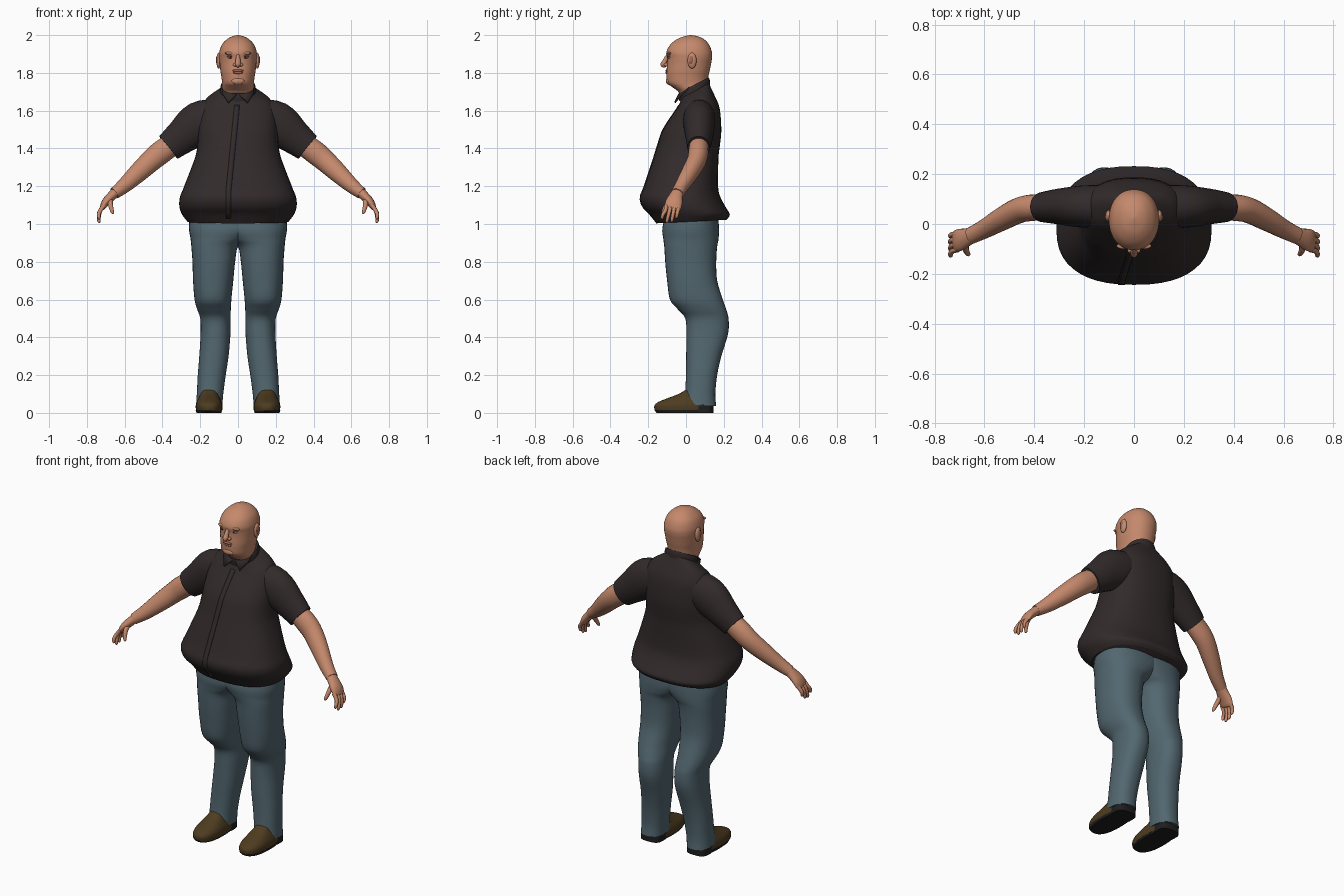
import bpy, bmesh, math
from mathutils import Vector
from mathutils.bvhtree import BVHTree

cube = bpy.data.objects.get("Cube")
if cube:
    bpy.data.objects.remove(cube)


def material(name, rgb):
    m = bpy.data.materials.new(name)
    m.use_nodes = True
    m.diffuse_color = (*rgb, 1)
    bsdf = next(n for n in m.node_tree.nodes if n.type == "BSDF_PRINCIPLED")
    bsdf.inputs["Base Color"].default_value = (*rgb, 1)
    bsdf.inputs["Roughness"].default_value = 0.8
    return m


SKIN = material("skin", (0.56, 0.25, 0.15))
LIP = material("lip", (0.36, 0.13, 0.09))
SHIRT = material("dark_shirt", (0.032, 0.023, 0.024))
DENIM = material("denim", (0.085, 0.135, 0.16))
SHOE = material("brown_leather", (0.075, 0.045, 0.014))
SOLE = material("dark_sole", (0.014, 0.013, 0.014))
EYE = material("eye_white", (0.45, 0.4, 0.36))
DARK = material("iris_dark", (0.03, 0.02, 0.016))


def make(name, verts, faces, mat, side=1, angle=50):
    """Mesh object; side=-1 mirrors it across x."""
    bm = bmesh.new()
    vs = [bm.verts.new((v[0] * side, v[1], v[2])) for v in verts]
    for f in faces:
        bm.faces.new([vs[i] for i in f])
    bmesh.ops.recalc_face_normals(bm, faces=bm.faces[:])
    mesh = bpy.data.meshes.new(name)
    bm.to_mesh(mesh)
    bm.free()
    mesh.materials.append(mat)
    ob = bpy.data.objects.new(name, mesh)
    bpy.context.collection.objects.link(ob)
    bpy.ops.object.select_all(action="DESELECT")
    ob.select_set(True)
    bpy.context.view_layer.objects.active = ob
    bpy.ops.object.shade_smooth_by_angle(angle=math.radians(angle))
    return ob


def smooth_rows(rows, steps):
    """Catmull-Rom interpolation between section rows."""
    out = []
    for i in range(len(rows) - 1):
        p0, p1, p2 = rows[max(i - 1, 0)], rows[i], rows[i + 1]
        p3 = rows[min(i + 2, len(rows) - 1)]
        for k in range(steps):
            t = k / steps
            out.append([0.5 * (2 * b + (c - a) * t + (2 * a - 5 * b + 4 * c - d) * t * t
                               + (3 * b - a - 3 * c + d) * t ** 3)
                        for a, b, c, d in zip(p0, p1, p2, p3)])
    return out + [list(rows[-1])]


def skin_rings(name, rings, mat, side):
    n = len(rings[0])
    faces = [(r * n + i, r * n + (i + 1) % n, (r + 1) * n + (i + 1) % n, (r + 1) * n + i)
             for r in range(len(rings) - 1) for i in range(n)]
    last = (len(rings) - 1) * n
    faces += [range(n), range(last, last + n)]
    return make(name, [v for ring in rings for v in ring], faces, mat, side)


def loft(name, rows, mat, side=1, power=2.0, n=36, steps=4):
    """Stacked sections: z, x0, x1, y0, y1, forward-to-back slope."""
    rings = []
    for z, x0, x1, y0, y1, slope in smooth_rows(rows, steps):
        ring = []
        for i in range(n):
            a = 2 * math.pi * i / n
            c, s = math.cos(a), math.sin(a)
            x = math.copysign(abs(c) ** (2 / power), c) * (x1 - x0) / 2
            y = math.copysign(abs(s) ** (2 / power), s) * (y1 - y0) / 2
            ring.append(((x0 + x1) / 2 + x, (y0 + y1) / 2 + y, z + slope * y))
        rings.append(ring)
    return skin_rings(name, rings, mat, side)


def tube(name, rows, mat, side=1, n=20, steps=4):
    """Limb along a path: x, y, z, radius across, radius front to back."""
    rows = smooth_rows(rows, steps)
    pts = [Vector(r[:3]) for r in rows]
    rings = []
    for i, r in enumerate(rows):
        t = (pts[min(i + 1, len(pts) - 1)] - pts[max(i - 1, 0)]).normalized()
        v = Vector((0, 1, 0))
        v = (v - t * v.dot(t)).normalized()
        u = t.cross(v)
        rings.append([pts[i] + u * r[3] * math.cos(a) + v * r[4] * math.sin(a)
                      for a in (2 * math.pi * k / n for k in range(n))])
    return skin_rings(name, rings, mat, side)


def ball(name, centre, size, mat, side=1):
    rows = [(centre[2] + size[2] * math.sin(a),
             centre[0] - size[0] * math.cos(a), centre[0] + size[0] * math.cos(a),
             centre[1] - size[1] * math.cos(a), centre[1] + size[1] * math.cos(a), 0)
            for a in (math.radians(d) for d in range(-88, 89, 16))]
    return loft(name, rows, mat, side, n=18, steps=1)


def symmetric(rows):
    return [(z, -w, w, y0, y1, s) for z, w, y0, y1, s in rows]


# Head and neck
loft("head", symmetric([
    (1.6, .085, -.01, .11, 0), (1.69, .084, -.035, .112, 0), (1.72, .084, -.066, .113, 0),
    (1.745, .084, -.097, .114, 0), (1.78, .088, -.103, .118, 0), (1.81, .093, -.103, .125, 0),
    (1.85, .097, -.1, .133, 0), (1.88, .1, -.1, .138, 0), (1.91, .099, -.104, .137, 0),
    (1.95, .085, -.083, .122, 0), (1.98, .056, -.045, .093, 0), (1.994, .028, -.007, .06, 0),
    (2.0, .003, .02, .03, 0)]), SKIN, power=2.15, n=40)
tube("nose", [(0, -.09, 1.905, .004, .006), (0, -.101, 1.885, .01, .01),
              (0, -.113, 1.86, .014, .013), (0, -.117, 1.844, .014, .018),
              (0, -.107, 1.832, .003, .006)], SKIN)
ball("upper_lip", (0, -.1, 1.812), (.03, .009, .007), LIP)
ball("lower_lip", (0, -.1, 1.801), (.026, .009, .007), LIP)
ball("chin", (0, -.09, 1.757), (.035, .017, .02), SKIN)

for side, label in ((1, "left"), (-1, "right")):
    # Face details
    ball(label + "_ear", (.102, .032, 1.865), (.013, .024, .042), SKIN, side)
    ball(label + "_ear_hollow", (.112, .028, 1.868), (.005, .011, .022), LIP, side)
    ball(label + "_nostril", (.016, -.105, 1.843), (.01, .012, .009), SKIN, side)
    ball(label + "_eye", (.039, -.088, 1.882), (.016, .008, .006), EYE, side)
    ball(label + "_iris", (.039, -.094, 1.882), (.006, .004, .0055), DARK, side)
    ball(label + "_eyelid", (.039, -.088, 1.89), (.02, .01, .005), LIP, side)
    ball(label + "_brow", (.042, -.088, 1.904), (.028, .013, .008), SKIN, side)

    # Sleeve and bare arm
    tube(label + "_sleeve", [
        (.08, .07, 1.575, .09, .085), (.2, .07, 1.535, .115, .085),
        (.3, .07, 1.46, .092, .072), (.368, .067, 1.405, .077, .06)], SHIRT, side, n=28)
    tube(label + "_arm", [
        (.3, .07, 1.455, .055, .048), (.4, .066, 1.385, .062, .053),
        (.46, .055, 1.335, .058, .051), (.53, .02, 1.27, .051, .046),
        (.6, -.02, 1.205, .04, .038), (.655, -.047, 1.162, .031, .034)], SKIN, side)

    # Hand
    tube(label + "_palm", [
        (.64, -.04, 1.175, .026, .03), (.672, -.054, 1.145, .025, .037),
        (.7, -.064, 1.115, .022, .045), (.718, -.07, 1.085, .014, .043),
        (.722, -.072, 1.078, .004, .036)], SKIN, side)
    for name, k, tip in (("index", -1.5, 1.025), ("middle", -.5, 1.006),
                         ("ring", .5, 1.01), ("little", 1.5, 1.03)):
        y = -.07 + k * .022
        tube(f"{label}_{name}_finger", [
            (.708, y, 1.1, .012, .011), (.73, y - .006, 1.07, .011, .0105),
            (.737, y * 1.15 - .004, tip + .025, .01, .0095),
            (.735, y * 1.15 - .008, tip + .006, .008, .008),
            (.734, y * 1.15 - .009, tip, .002, .002)], SKIN, side, n=10, steps=2)
    tube(label + "_thumb", [
        (.675, -.06, 1.14, .014, .016), (.676, -.095, 1.11, .013, .014),
        (.67, -.114, 1.08, .011, .011), (.664, -.122, 1.06, .008, .008),
        (.663, -.124, 1.053, .002, .002)], SKIN, side, n=12, steps=3)

    # Trouser leg, overlapping its twin at the hips
    loft(label + "_trouser_leg", [
        (1.07, -.12, .255, -.1, .165, 0), (.98, -.12, .26, -.125, .175, 0),
        (.92, -.05, .251, -.12, .172, 0), (.88, 0, .247, -.115, .165, 0),
        (.8, .015, .241, -.11, .16, 0), (.7, .025, .238, -.1, .165, 0),
        (.6, .035, .23, -.085, .195, 0), (.55, .038, .217, -.045, .212, 0),
        (.5, .04, .2, -.004, .225, 0), (.42, .04, .198, .002, .223, 0),
        (.3, .05, .205, .001, .187, 0), (.2, .065, .213, 0, .165, 0),
        (.1, .078, .218, -.006, .155, 0), (.042, .083, .222, -.02, .16, -.06)],
        DENIM, side, power=2.3)

    # Shoe
    loft(label + "_shoe_upper", [
        (.01, .084, .222, -.165, .14, 0), (.035, .082, .224, -.168, .14, 0),
        (.055, .086, .22, -.152, .138, 0), (.075, .095, .211, -.105, .135, 0),
        (.1, .105, .2, -.04, .13, 0), (.13, .11, .195, .01, .12, 0)],
        SHOE, side, power=2.4)
    loft(label + "_shoe_sole", [(0, .088, .22, -.155, .142, 0), (.014, .084, .224, -.167, .145, 0)],
         SOLE, side, power=2.4, steps=1)
    loft(label + "_shoe_heel", [(0, .088, .218, .03, .145, 0), (.038, .088, .218, .03, .145, 0)],
         SOLE, side, power=3, steps=1)

    # Collar flap
    flap = make(label + "_collar_flap", [
        (.004, -.04, 1.69), (.085, .015, 1.725), (.082, -.024, 1.69), (.052, -.062, 1.645)],
        [(0, 1, 2, 3)], SHIRT, side)
    flap.modifiers.new("thickness", "SOLIDIFY").thickness = .008

# Shirt body
body = loft("shirt_body", symmetric([
    (1.013, .268, -.158, .215, .05), (1.05, .296, -.192, .232, 0), (1.09, .31, -.23, .21, 0),
    (1.14, .308, -.244, .183, 0), (1.2, .285, -.222, .17, 0), (1.35, .228, -.172, .172, 0),
    (1.42, .215, -.15, .18, 0), (1.5, .21, -.122, .187, 0), (1.6, .2, -.065, .178, .1),
    (1.655, .172, -.04, .15, .3), (1.685, .13, -.03, .132, .45), (1.71, .085, -.025, .122, .5)]),
    SHIRT, power=2.4, n=44)
loft("collar_band", symmetric([(1.69, .095, -.035, .128, .5), (1.72, .094, -.04, .126, .5),
                               (1.737, .089, -.036, .121, .5)]), SHIRT, n=32)

# Front button strip, laid on the shirt surface
bm = bmesh.new()
bm.from_mesh(body.data)
tree = BVHTree.FromBMesh(bm)
bm.free()
strip = []
for i in range(25):
    z = 1.03 + i * .025
    middle = -.05 * min(1, (1.68 - z) / .5)
    for x in (middle - .014, middle + .014):
        hit = tree.ray_cast(Vector((x, -1, z)), Vector((0, 1, 0)))[0]
        strip.append((x, hit.y - .003, z))
placket = make("button_strip", strip,
               [(i, i + 1, i + 3, i + 2) for i in range(0, len(strip) - 2, 2)], SHIRT)
placket.modifiers.new("thickness", "SOLIDIFY").thickness = .004
